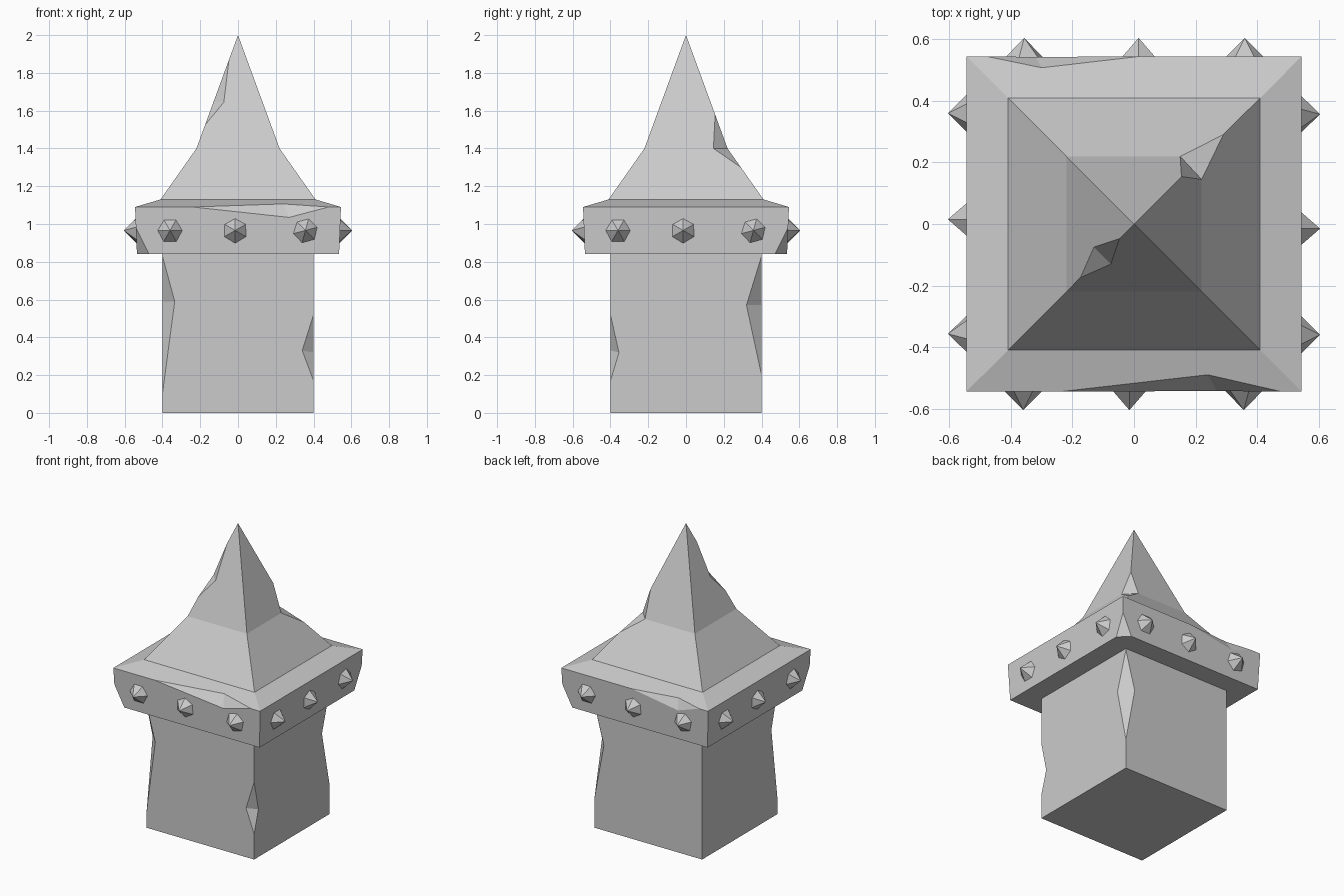
import bpy
import bmesh
from math import sin, cos, pi, radians
from mathutils import Vector, Matrix
from mathutils.geometry import intersect_point_line

if "Cube" in bpy.data.objects:
    bpy.data.objects.remove(bpy.data.objects["Cube"], do_unlink=True)

stone = bpy.data.materials.new("grey_stone")
stone.use_nodes = True
stone.diffuse_color = (0.6, 0.6, 0.6, 1)
stone.node_tree.nodes["Principled BSDF"].inputs["Base Color"].default_value = (0.6, 0.6, 0.6, 1)


def finish(name, bm):
    bmesh.ops.recalc_face_normals(bm, faces=bm.faces[:])
    mesh = bpy.data.meshes.new(name)
    bm.to_mesh(mesh)
    bm.free()
    mesh.materials.append(stone)
    obj = bpy.data.objects.new(name, mesh)
    bpy.context.collection.objects.link(obj)
    return obj


def square_stack(profile):
    """Closed solid from square sections given as (half width, height)."""
    bm = bmesh.new()
    rings = []
    for half, z in profile:
        if half == 0:
            rings.append([bm.verts.new((0, 0, z))] * 4)
        else:
            rings.append([bm.verts.new((sx * half, sy * half, z))
                          for sx, sy in ((-1, -1), (1, -1), (1, 1), (-1, 1))])
    for low, high in zip(rings, rings[1:]):
        for i in range(4):
            j = (i + 1) % 4
            corners = [low[i], low[j], high[j], high[i]]
            bm.faces.new(list(dict.fromkeys(corners)))
    bm.faces.new(rings[0][::-1])
    if profile[-1][0]:
        bm.faces.new(rings[-1])
    bm.normal_update()
    return bm


def split_at(edge, point):
    a, b = (v.co.copy() for v in edge.verts)
    vert = bmesh.utils.edge_split(edge, edge.verts[0], 0.5)[1]
    vert.co = intersect_point_line(point, a, b)[0]
    return vert


def close_notch(bm, middle, ends):
    """Remove the chipped-off vertex and close the hole with flat facets."""
    rim = {v for f in middle.link_faces for v in f.verts} - {middle} - set(ends)
    bmesh.ops.delete(bm, geom=[middle], context='VERTS')
    for end in ends:
        bm.faces.new([end, *rim])
    bm.normal_update()


def chip_edge(bm, top, bottom, sides):
    """Notch an edge from top to bottom, as deep as the two side points."""
    top, bottom = Vector(top), Vector(bottom)

    def miss(e):
        a, b = (v.co for v in e.verts)
        return sum((p - a).length + (p - b).length - (a - b).length for p in (top, bottom))

    edge = min(bm.edges, key=miss)
    faces = list(edge.link_faces)
    a, b = edge.verts
    if (a.co - top).length > (b.co - top).length:
        a, b = b, a
    t = split_at(edge, top)
    low = split_at(bm.edges.get((t, b)), bottom)
    mid = split_at(bm.edges.get((t, low)), (t.co + low.co) / 2)
    for face in faces:
        n = face.normal.copy()
        p = min((Vector(s) for s in sides), key=lambda s: abs(n.dot(s - t.co)))
        p -= n * n.dot(p - t.co)
        bmesh.utils.face_split(face, t, low, coords=[p])
    close_notch(bm, mid, [t, low])


def chip_vertex(bm, corner, points, end_count):
    """Break off a corner; points lie on its edges, the notch ends come first."""
    corner = min(bm.verts, key=lambda v: (v.co - Vector(corner)).length)
    edges = list(corner.link_edges)
    cuts = []
    for p in map(Vector, points):
        def along(e):
            way = e.other_vert(corner).co - corner.co
            return way.normalized().dot((p - corner.co).normalized())
        edge = max(edges, key=along)
        edges.remove(edge)
        cuts.append(split_at(edge, p))
    for face in list(corner.link_faces):
        a, b = [v for v in face.verts if v in cuts]
        bmesh.utils.face_split(face, a, b)
    close_notch(bm, corner, cuts[:end_count])


# Square shaft with three chipped edges
shaft = square_stack([(0.4, 0), (0.4, 0.84)])
chip_edge(shaft, (-0.4, -0.4, 0.83), (-0.4, -0.4, 0.1),
          [(-0.335, -0.4, 0.59), (-0.4, -0.335, 0.59)])
chip_edge(shaft, (0.4, 0.4, 0.83), (0.4, 0.4, 0.2),
          [(0.4, 0.32, 0.57), (0.33, 0.4, 0.57)])
chip_edge(shaft, (0.4, -0.4, 0.52), (0.4, -0.4, 0.17),
          [(0.34, -0.4, 0.33), (0.4, -0.355, 0.32)])
finish("shaft", shaft)

# Flared collar and two-stage pointed roof
cap = square_stack([(0.535, 0.84), (0.545, 1.09), (0.41, 1.13), (0.22, 1.4), (0, 2)])
# Broken lower collar corners
for s in (-1, 1):
    chip_vertex(cap, (s * 0.535, s * 0.535, 0.84),
                [(s * 0.54, s * 0.54, 0.98), (s * 0.47, s * 0.535, 0.84),
                 (s * 0.535, s * 0.47, 0.84)], 1)
# Chipped collar rim, front and back
chip_edge(cap, (-0.24, -0.545, 1.09), (0.48, -0.545, 1.09),
          [(0.27, -0.543, 1.035), (0.24, -0.49, 1.106)])
chip_edge(cap, (0.02, 0.545, 1.09), (-0.48, 0.545, 1.09),
          [(-0.32, 0.543, 1.035), (-0.3, 0.508, 1.101)])
# Chipped roof ridges
chip_edge(cap, (-0.048, -0.048, 1.87), (-0.175, -0.175, 1.525),
          [(-0.075, -0.13, 1.645), (-0.13, -0.075, 1.645)])
chip_vertex(cap, (0.22, 0.22, 1.4),
            [(0.155, 0.155, 1.58), (0.29, 0.29, 1.3),
             (0.22, 0.145, 1.4), (0.15, 0.22, 1.4)], 2)
finish("roof_cap", cap)

# Six-sided studs, three on each side of the collar
studs = bmesh.new()
for side in range(4):
    turn = Matrix.Rotation(side * pi / 2, 3, 'Z')
    for x, spin in ((-0.36, 0), (-0.015, 30), (0.357, 15)):
        base = []
        for k in range(6):
            a = radians(spin) + k * pi / 3
            base.append(studs.verts.new(
                turn @ Vector((x + 0.075 * cos(a), -0.53, 0.966 + 0.075 * sin(a)))))
        tip = studs.verts.new(turn @ Vector((x, -0.605, 0.966)))
        studs.faces.new(base)
        for k in range(6):
            studs.faces.new((base[k], base[(k + 1) % 6], tip))
finish("collar_studs", studs)
